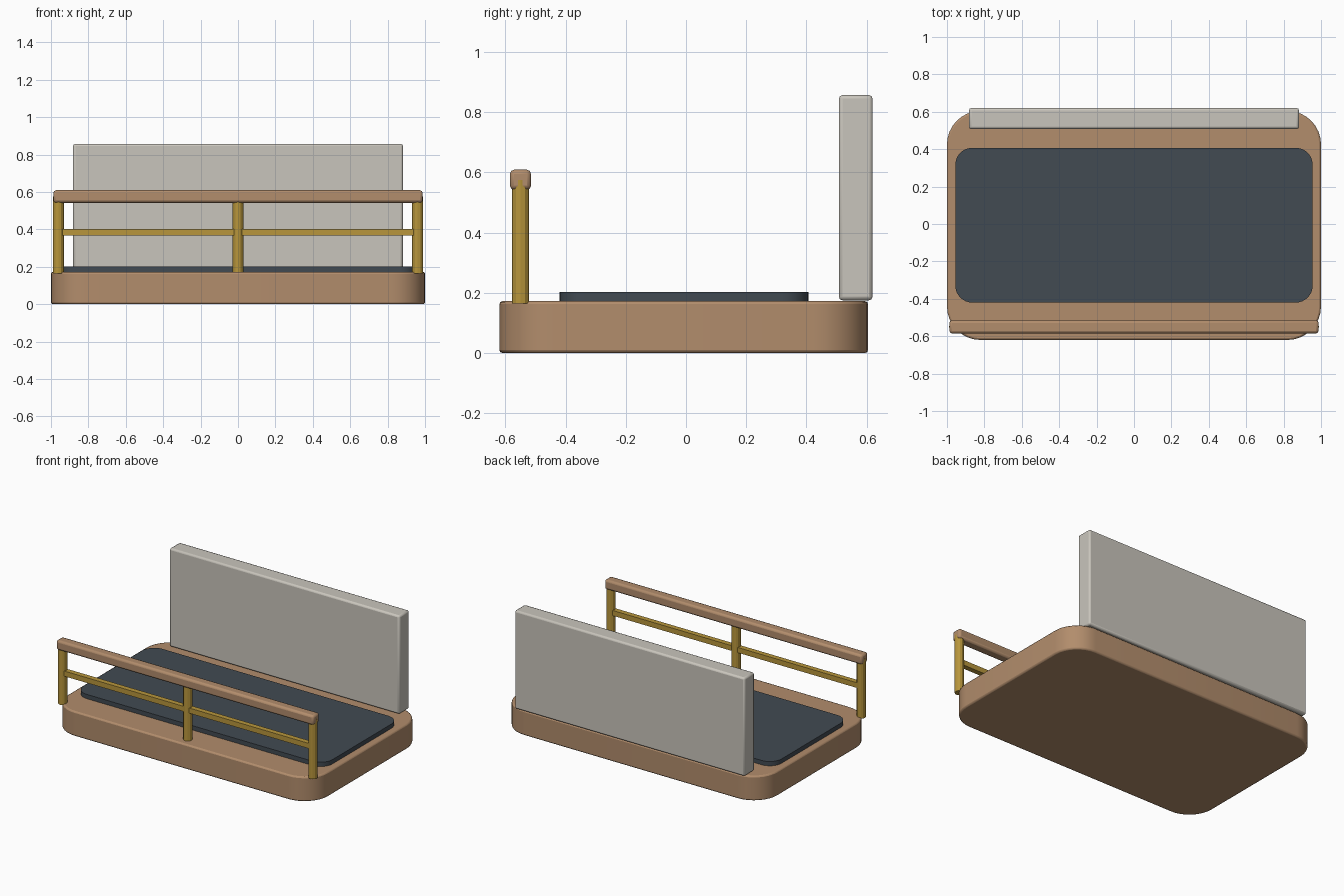
import bpy
import bmesh
from math import radians, pi, cos, sin

cube = bpy.data.objects.get("Cube")
if cube:
    bpy.data.objects.remove(cube)


def material(name, rgb):
    m = bpy.data.materials.new(name)
    m.use_nodes = True
    m.diffuse_color = (*rgb, 1)
    m.node_tree.nodes["Principled BSDF"].inputs["Base Color"].default_value = (*rgb, 1)
    return m


wood = material("wood", (0.445, 0.266, 0.15))
brass = material("brass", (0.479, 0.305, 0.045))
plaster = material("plaster", (0.584, 0.558, 0.503))
carpet = material("dark_carpet", (0.054, 0.069, 0.084))


def prism(name, outline, z0, z1, mat, bevel=0.0):
    """Extrude a flat outline from z0 to z1 and round its edges."""
    bm = bmesh.new()
    face = bm.faces.new([bm.verts.new((x, y, z0)) for x, y in outline])
    top = bmesh.ops.extrude_face_region(bm, geom=[face])["geom"]
    verts = [v for v in top if isinstance(v, bmesh.types.BMVert)]
    bmesh.ops.translate(bm, verts=verts, vec=(0, 0, z1 - z0))
    bmesh.ops.recalc_face_normals(bm, faces=bm.faces)
    mesh = bpy.data.meshes.new(name)
    bm.to_mesh(mesh)
    bm.free()
    mesh.materials.append(mat)
    obj = bpy.data.objects.new(name, mesh)
    bpy.context.collection.objects.link(obj)
    if bevel:
        mod = obj.modifiers.new("soft_edges", "BEVEL")
        mod.width = bevel
        mod.segments = 2
        mod.limit_method = "ANGLE"
        mod.angle_limit = radians(40)
    bpy.ops.object.select_all(action="DESELECT")
    obj.select_set(True)
    bpy.context.view_layer.objects.active = obj
    bpy.ops.object.shade_smooth_by_angle(angle=radians(25))
    return obj


def rectangle(x0, x1, y0, y1):
    return [(x0, y0), (x1, y0), (x1, y1), (x0, y1)]


def rounded(x0, x1, y0, y1, r, steps=8):
    centres = [(x1 - r, y1 - r), (x0 + r, y1 - r), (x0 + r, y0 + r), (x1 - r, y0 + r)]
    return [(cx + r * cos(a), cy + r * sin(a))
            for q, (cx, cy) in enumerate(centres)
            for a in [(q + i / steps) * pi / 2 for i in range(steps + 1)]]


def circle(x, y, r, sides=12):
    return [(x + r * cos(2 * pi * i / sides), y + r * sin(2 * pi * i / sides))
            for i in range(sides)]


# Platform, floor pad and back wall
prism("platform", rounded(-1, 1, -0.62, 0.605, 0.18), 0, 0.172, wood, 0.01)
prism("floor_pad", rounded(-0.955, 0.955, -0.42, 0.407, 0.09), 0.165, 0.202, carpet)
prism("back_wall", rectangle(-0.882, 0.882, 0.508, 0.62), 0.175, 0.857, plaster, 0.012)

# Front railing
rail_y = -0.55
prism("handrail", rectangle(-0.987, 0.987, rail_y - 0.035, rail_y + 0.035),
      0.542, 0.609, wood, 0.014)
for label, x in (("right", -0.96), ("middle", 0), ("left", 0.96)):
    prism(label + "_post", circle(x, rail_y, 0.029), 0.165, 0.575, brass)
for label, x in (("right", -0.48), ("left", 0.48)):
    prism(label + "_crossbar",
          rectangle(x - 0.465, x + 0.465, rail_y - 0.018, rail_y + 0.018),
          0.366, 0.402, brass)
